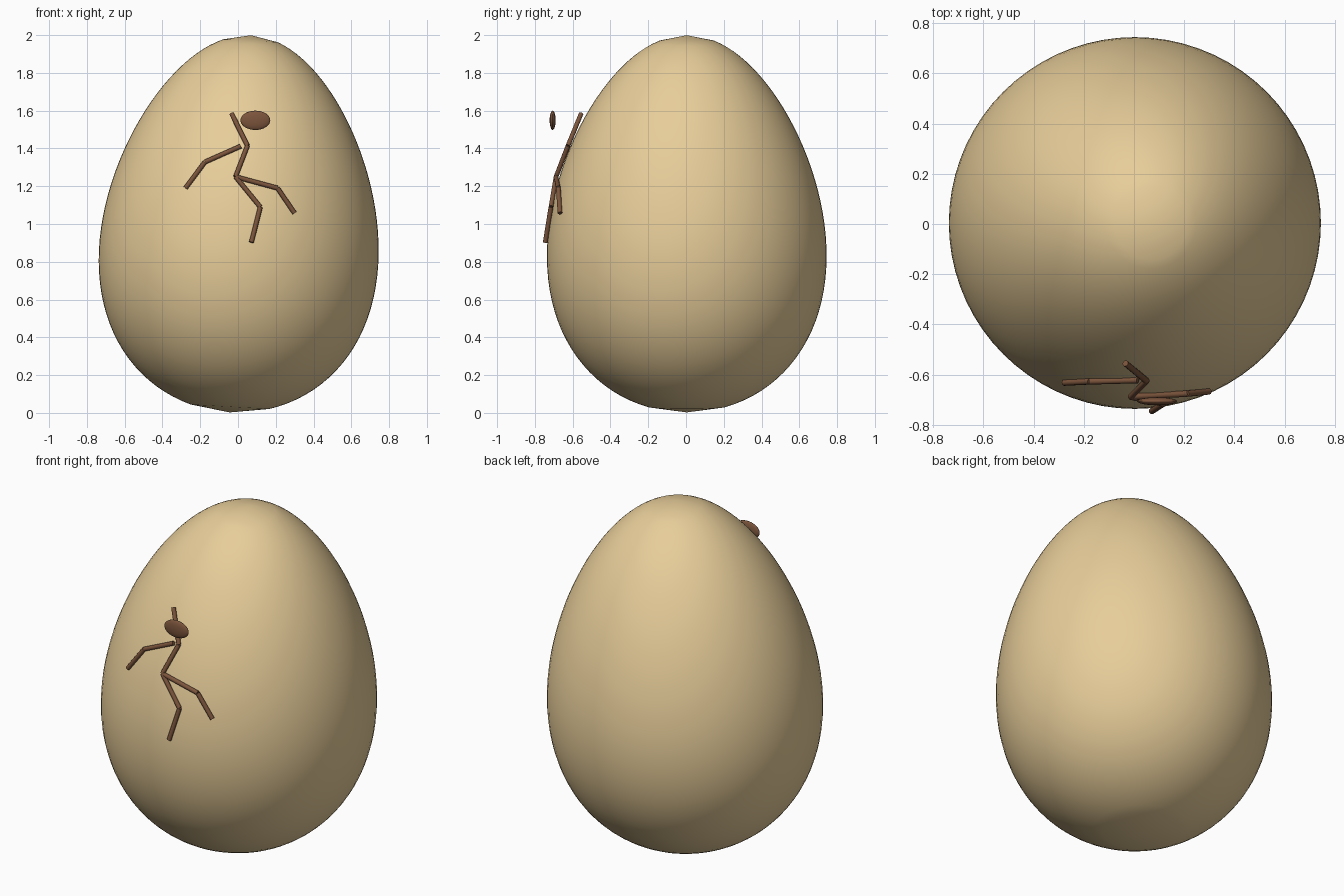
import bpy, bmesh, math
from mathutils import Vector, Matrix

if "Cube" in bpy.data.objects:
    bpy.data.objects.remove(bpy.data.objects["Cube"])


def material(name, color):
    m = bpy.data.materials.new(name)
    m.diffuse_color = color
    m.use_nodes = True
    m.node_tree.nodes["Principled BSDF"].inputs["Base Color"].default_value = m.diffuse_color
    return m


SHELL = material("shell", (0.80, 0.61, 0.32, 1))
BROWN = material("brown", (0.20, 0.09, 0.045, 1))


def add_object(name, bm, mat):
    bmesh.ops.recalc_face_normals(bm, faces=bm.faces)
    mesh = bpy.data.meshes.new(name)
    bm.to_mesh(mesh)
    bm.free()
    mesh.materials.append(mat)
    obj = bpy.data.objects.new(name, mesh)
    bpy.context.collection.objects.link(obj)
    bpy.context.view_layer.objects.active = obj
    obj.select_set(True)
    bpy.ops.object.shade_smooth_by_angle(angle=math.radians(40))
    obj.select_set(False)
    return obj


def egg():
    # Lathed egg profile, fuller at the bottom, with shallow cone caps at the poles
    sides, rows, cap = 72, 44, 0.245
    bm = bmesh.new()
    rings = []
    for i in range(rows + 1):
        t = cap + (math.pi - 2 * cap) * i / rows
        r = 0.729 * math.sin(t) * (1 - 0.18 * math.cos(t))
        rings.append([bm.verts.new((r * math.cos(a), r * math.sin(a), math.cos(t)))
                      for a in (2 * math.pi * k / sides for k in range(sides))])
    top, bottom = bm.verts.new((0, 0, 1)), bm.verts.new((0, 0, -1))
    for k in range(sides):
        n = (k + 1) % sides
        for a, b in zip(rings, rings[1:]):
            bm.faces.new((a[k], b[k], b[n], a[n]))
        bm.faces.new((top, rings[0][k], rings[0][n]))
        bm.faces.new((bottom, rings[-1][n], rings[-1][k]))
    obj = add_object("egg", bm, SHELL)
    obj.location = (0.013, 0.004, 1.001)
    obj.rotation_euler = (0, math.radians(3.2), 0)


def limb(name, points, radius=0.0125):
    # Chain of straight rods between the joints
    bm = bmesh.new()
    for a, b in zip(points, points[1:]):
        a, b = Vector(a), Vector(b)
        rot = (b - a).to_track_quat('Z', 'Y').to_matrix().to_4x4()
        bmesh.ops.create_cone(bm, cap_ends=True, segments=12, radius1=radius, radius2=radius,
                              depth=(b - a).length, matrix=Matrix.Translation((a + b) / 2) @ rot)
    add_object(name, bm, BROWN)


egg()

# Stick figure climbing on the front of the shell
hip = (-0.013, -0.688, 1.25)
chest = (0.05, -0.625, 1.414)
limb("torso_and_raised_arm", [hip, chest, (-0.034, -0.555, 1.585)])
limb("left_arm", [(0.015, -0.622, 1.412), (-0.175, -0.627, 1.328), (-0.278, -0.632, 1.19)])
limb("lower_leg", [hip, (0.118, -0.715, 1.09), (0.071, -0.745, 0.903)])
limb("side_leg", [hip, (0.209, -0.676, 1.19), (0.299, -0.667, 1.058)])

# Flattened head floating in front of the shell
bm = bmesh.new()
bmesh.ops.create_uvsphere(bm, u_segments=24, v_segments=16, radius=1,
                          matrix=Matrix.Translation((0.092, -0.706, 1.549)) @ Matrix.Diagonal((0.079, 0.016, 0.051, 1)))
add_object("head", bm, BROWN)
